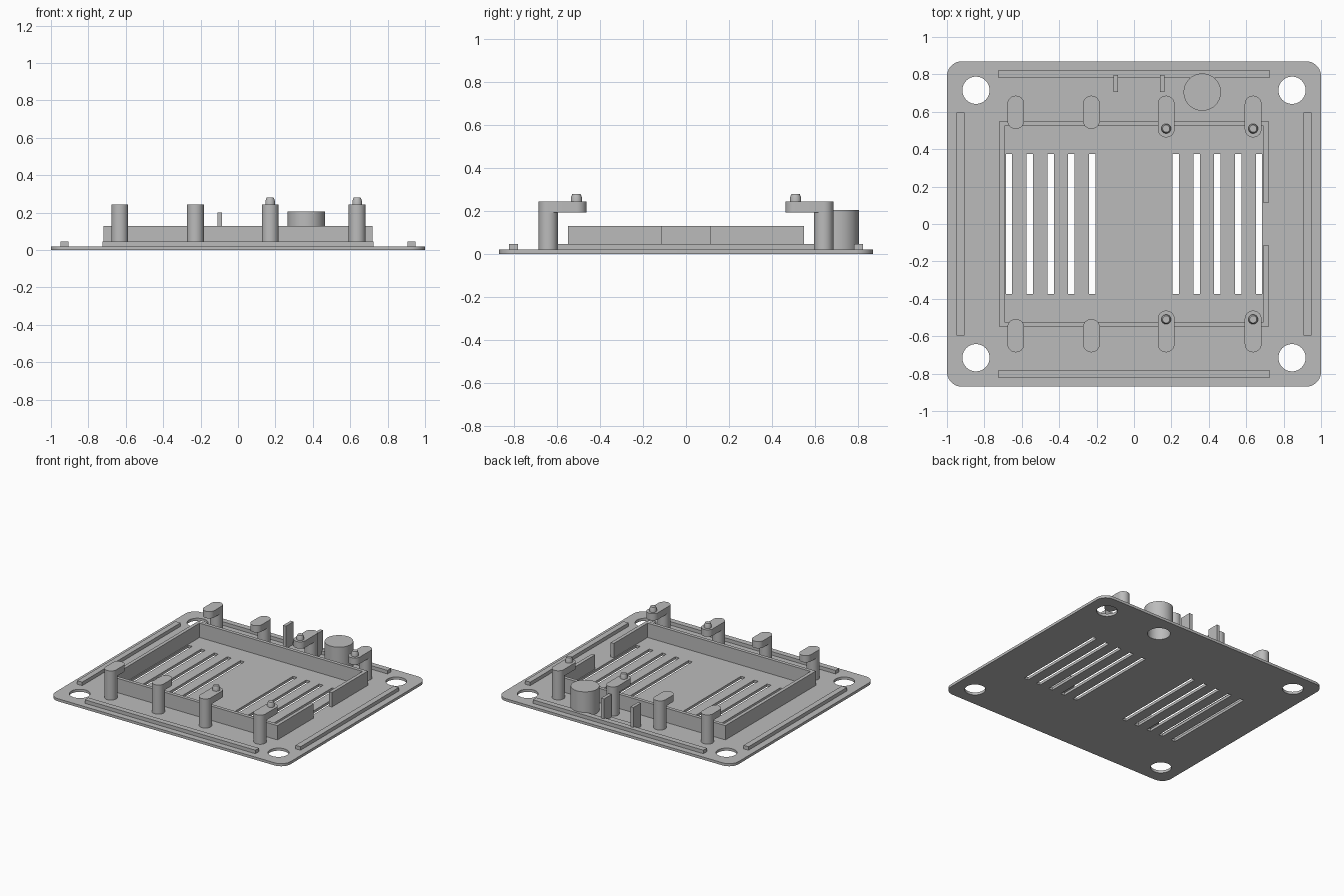
import bpy, bmesh
from math import cos, sin, pi, tau, radians
from mathutils import Vector

cube = bpy.data.objects.get("Cube")
if cube:
    bpy.data.objects.remove(cube, do_unlink=True)

grey = bpy.data.materials.new("plain grey")
grey.use_nodes = True
grey.diffuse_color = (0.5, 0.5, 0.5, 1)
grey.node_tree.nodes["Principled BSDF"].inputs["Base Color"].default_value = (0.5, 0.5, 0.5, 1)


def finish(name, mesh):
    obj = bpy.data.objects.new(name, mesh)
    bpy.context.scene.collection.objects.link(obj)
    mesh.materials.clear()
    mesh.materials.append(grey)
    bpy.ops.object.select_all(action="DESELECT")
    obj.select_set(True)
    bpy.context.view_layer.objects.active = obj
    bpy.ops.object.shade_smooth_by_angle(angle=radians(30))
    return obj


def rect(x0, x1, y0, y1):
    return [(x0, y0), (x1, y0), (x1, y1), (x0, y1)]


def rounded(x0, x1, y0, y1, r, steps=10):
    """Rectangle with arcs at its corners; also makes slot shapes."""
    centres = [(x1 - r, y1 - r), (x0 + r, y1 - r), (x0 + r, y0 + r), (x1 - r, y0 + r)]
    return [(cx + r * cos(pi / 2 * (q + i / steps)), cy + r * sin(pi / 2 * (q + i / steps)))
            for q, (cx, cy) in enumerate(centres) for i in range(steps + 1)]


def circle(x, y, r, n=40):
    return [(x + r * cos(tau * i / n), y + r * sin(tau * i / n)) for i in range(n)]


def extrude(name, loops, z0, z1):
    """Filled outline, with further loops as holes, raised from z0 to z1."""
    curve = bpy.data.curves.new(name, "CURVE")
    curve.dimensions = "2D"
    curve.fill_mode = "BOTH"
    curve.extrude = (z1 - z0) / 2
    for loop in loops:
        spline = curve.splines.new("POLY")
        spline.points.add(len(loop) - 1)
        for point, (x, y) in zip(spline.points, loop):
            point.co = (x, y, 0, 1)
        spline.use_cyclic_u = True
    temp = bpy.data.objects.new(name, curve)
    mesh = bpy.data.meshes.new_from_object(temp)
    bpy.data.objects.remove(temp)
    bm = bmesh.new()
    bm.from_mesh(mesh)
    bmesh.ops.translate(bm, verts=bm.verts, vec=(0, 0, (z0 + z1) / 2))
    bmesh.ops.remove_doubles(bm, verts=bm.verts, dist=0.0002)
    bmesh.ops.recalc_face_normals(bm, faces=bm.faces)
    bm.to_mesh(mesh)
    bm.free()
    return finish(name, mesh)


def lathe(name, x, y, profile, n=40):
    """Spin a (radius, height) profile about a vertical axis."""
    bm = bmesh.new()
    verts = [bm.verts.new((x + r, y, z)) for r, z in profile]
    edges = [bm.edges.new(pair) for pair in zip(verts, verts[1:])]
    bmesh.ops.spin(bm, geom=verts + edges, cent=Vector((x, y, 0)), axis=(0, 0, 1),
                   angle=tau, steps=n, use_merge=False)
    bmesh.ops.remove_doubles(bm, verts=bm.verts, dist=0.0002)
    bmesh.ops.recalc_face_normals(bm, faces=bm.faces)
    mesh = bpy.data.meshes.new(name)
    bm.to_mesh(mesh)
    bm.free()
    return finish(name, mesh)


PLATE = 0.02
SINK = 0.012        # raised parts are sunk slightly into the plate
BUZZER = (0.365, 0.705)

# Base plate with corner holes, vent slots and the opening under the round housing
loops = [rounded(-1, 1, -0.87, 0.87, 0.08)]
for sx in (-1, 1):
    for sy in (-1, 1):
        loops.append(circle(sx * 0.845, sy * 0.715, 0.073))
    for i in range(5):
        x = sx * (0.224 + 0.111 * i)
        loops.append(rect(x - 0.017, x + 0.017, -0.373, 0.373))
loops.append(circle(*BUZZER, 0.08))
extrude("base_plate", loops, 0, PLATE)

# Round housing, hollow from below
lathe("round_housing", *BUZZER,
      [(0.08, PLATE), (0.1, PLATE), (0.1, 0.205), (0, 0.205)])
lathe("housing_recess", *BUZZER, [(0.08, PLATE), (0.08, 0.185), (0, 0.185)])

# Board wall, open in the middle of one side
X, Y, T, GAP = 0.72, 0.55, 0.027, 0.113
extrude("board_wall", [[
    (X, GAP), (X, Y), (-X, Y), (-X, -Y), (X, -Y), (X, -GAP),
    (X - T, -GAP), (X - T, T - Y), (T - X, T - Y), (T - X, Y - T),
    (X - T, Y - T), (X - T, GAP)]], SINK, 0.13)

# Locating ribs near the plate edges
for side, s in (("left", 1), ("right", -1)):
    a, b = sorted((s * 0.907, s * 0.95))
    extrude(side + "_rib", [rect(a, b, -0.597, 0.597)], SINK, 0.047)
for side, s in (("back", 1), ("front", -1)):
    a, b = sorted((s * 0.781, s * 0.824))
    extrude(side + "_rib", [rect(-0.725, 0.725, a, b)], SINK, 0.047)

# Connector holder: two upright tabs and a low pad between them
for side, x in (("right", -0.11), ("left", 0.139)):
    extrude(side + "_connector_tab", [rect(x, x + 0.025, 0.705, 0.797)], SINK, 0.2)
extrude("connector_pad", [rect(-0.087, 0.141, 0.705, 0.783)], SINK, 0.026)

# Posts with overhanging arms; the longer arms carry a peg
R = 0.045
for side, s in (("front", -1), ("back", 1)):
    for i, (x, reach) in enumerate([(-0.632, 0.508), (-0.228, 0.508),
                                    (0.172, 0.463), (0.637, 0.463)], 1):
        label = f"{side}_{i}"
        extrude("post_" + label, [circle(x, s * 0.641, R)], SINK, 0.192)
        a, b = sorted((s * reach, s * 0.686))
        extrude("arm_" + label, [rounded(x - R, x + R, a, b, R)], 0.192, 0.244)
        if reach < 0.5:
            lathe("peg_" + label, x, s * 0.51,
                  [(0.026, 0.235), (0.026, 0.262), (0.019, 0.28), (0, 0.28)], 24)
